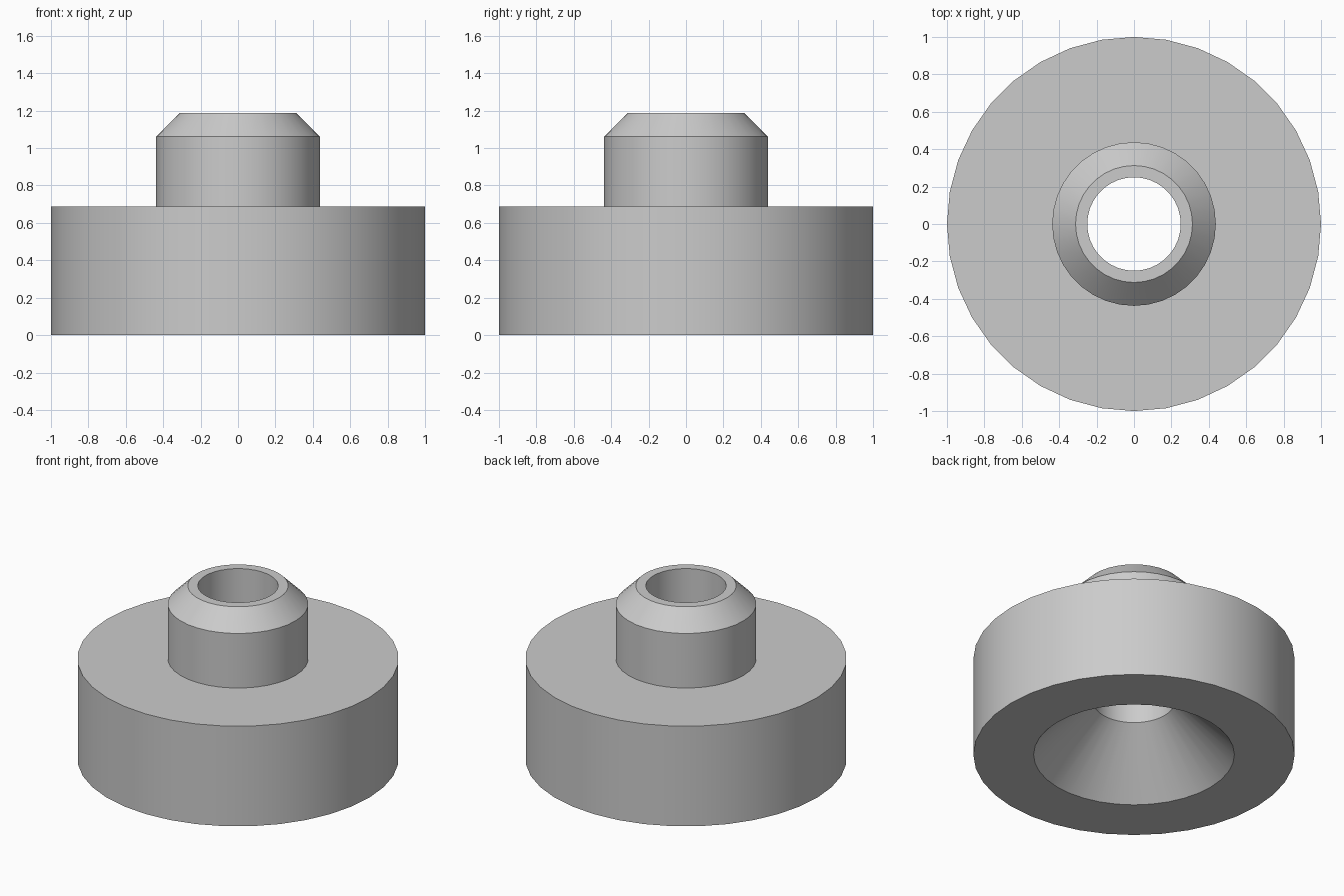
import bpy
import bmesh
from math import cos, sin, tau, radians

cube = bpy.data.objects.get("Cube")
if cube:
    bpy.data.objects.remove(cube, do_unlink=True)

SEGMENTS = 36

# Plain grey material
grey = bpy.data.materials.new("plain_grey")
grey.use_nodes = True
colour = (0.6, 0.6, 0.6, 1)
grey.diffuse_color = colour
grey.node_tree.nodes["Principled BSDF"].inputs["Base Color"].default_value = colour


def lathe(name, profile, material):
    """Revolve a closed (radius, height) profile around the z axis."""
    bm = bmesh.new()
    rings = [[bm.verts.new((r * cos(tau * i / SEGMENTS), r * sin(tau * i / SEGMENTS), z))
              for i in range(SEGMENTS)] for r, z in profile]
    for lower, upper in zip(rings, rings[1:] + rings[:1]):
        for i in range(SEGMENTS):
            j = (i + 1) % SEGMENTS
            bm.faces.new((lower[i], lower[j], upper[j], upper[i]))
    bmesh.ops.recalc_face_normals(bm, faces=bm.faces)
    mesh = bpy.data.meshes.new(name)
    bm.to_mesh(mesh)
    bm.free()
    mesh.materials.append(material)
    obj = bpy.data.objects.new(name, mesh)
    bpy.context.collection.objects.link(obj)
    bpy.ops.object.select_all(action="DESELECT")
    obj.select_set(True)
    bpy.context.view_layer.objects.active = obj
    bpy.ops.object.shade_smooth_by_angle(angle=radians(30))
    return obj


# Wide disc, narrow chamfered neck, through bore and conical countersink below
lathe("stepped_bushing", [
    (0.625, 0), (1, 0), (1, 0.6875),         # disc
    (0.4375, 0.6875), (0.4375, 1.0625),      # neck
    (0.3125, 1.1875), (0.25, 1.1875),        # chamfer and rim
    (0.25, 0.375),                           # bore down to countersink
], grey)
